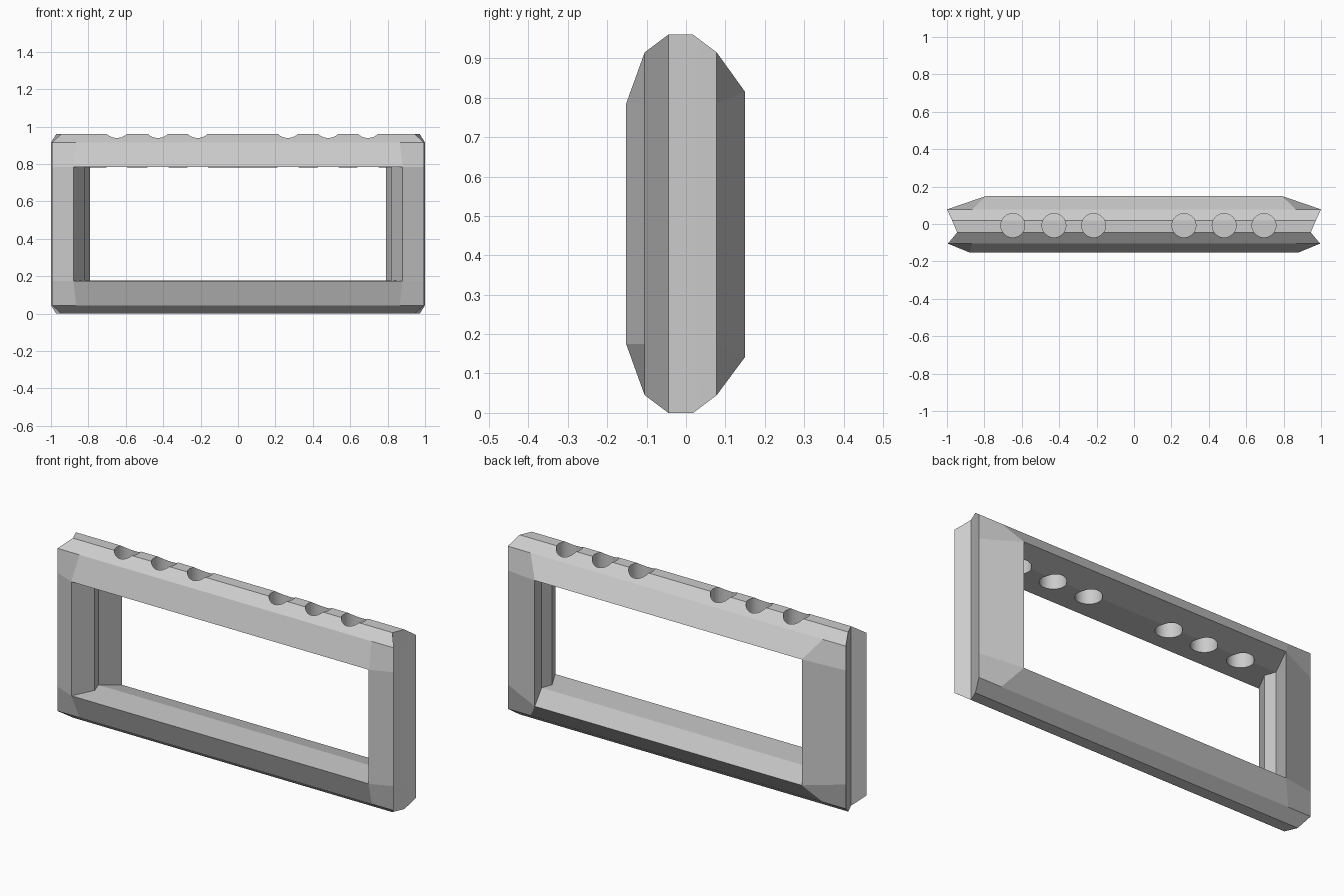
import bpy, bmesh

if "Cube" in bpy.data.objects:
    bpy.data.objects.remove(bpy.data.objects["Cube"])

# Corners in loop order: (side, is_top); loops run around the opening
CORNERS = [(1, True), (-1, True), (-1, False), (1, False)]
STATION_X, STATION_TOP, STATION_BOTTOM = 0.865, 0.785, 0.175

# Loops as (y, half width, top z, bottom z)
OUTER = [(-0.105, 0.995, 0.915, 0.045), (-0.045, 0.945, 0.96, 0.0),
         (0.018, 0.972, 0.96, 0.0), (0.078, 1.0, 0.915, 0.045)]
INNER = [(0.15, 0.79, 0.815, 0.142), (0.02, 0.84, 0.782, 0.178),
         (-0.04, 0.82, 0.783, 0.177), (-0.152, 0.88, 0.785, 0.175)]
HOLES_X = [-0.648, -0.428, -0.216, 0.267, 0.482, 0.695]


def add_object(name, bm):
    bmesh.ops.recalc_face_normals(bm, faces=bm.faces[:])
    mesh = bpy.data.meshes.new(name)
    bm.to_mesh(mesh)
    bm.free()
    obj = bpy.data.objects.new(name, mesh)
    bpy.context.collection.objects.link(obj)
    return obj


def outer_loop(bm, y, w, top, bottom):
    verts = []
    for side, is_top in CORNERS:
        z = top if is_top else bottom
        post = (side * w, y, STATION_TOP if is_top else STATION_BOTTOM)
        bar = (side * STATION_X, y, z)
        trio = [post, (side * w, y, z), bar]
        if (side > 0) != is_top:
            trio.reverse()
        verts += [bm.verts.new(p) for p in trio]
    return verts


def inner_loop(bm, y, w, top, bottom):
    return [bm.verts.new((s * w, y, top if t else bottom)) for s, t in CORNERS]


def bridge(bm, a, b):
    n = len(a)
    for i in range(n):
        j = (i + 1) % n
        bm.faces.new((a[i], a[j], b[j], b[i]))


def corner_bridge(bm, inner, outer):
    # One quad per corner, one long quad per side
    for i in range(4):
        j = (i + 1) % 4
        bm.faces.new((inner[i], *outer[3 * i:3 * i + 3]))
        bm.faces.new((inner[i], outer[3 * i + 2], outer[3 * j], inner[j]))


# Faceted rectangular frame
bm = bmesh.new()
outs = [outer_loop(bm, *p) for p in OUTER]
ins = [inner_loop(bm, *p) for p in INNER]
for loops in (outs, ins):
    for a, b in zip(loops, loops[1:]):
        bridge(bm, a, b)
corner_bridge(bm, ins[0], outs[-1])
corner_bridge(bm, ins[-1], outs[0])
frame = add_object("frame", bm)

# Six vertical holes through the top bar
bm = bmesh.new()
for x in HOLES_X:
    made = bmesh.ops.create_cone(bm, cap_ends=True, segments=32,
                                 radius1=0.064, radius2=0.064, depth=0.5)
    bmesh.ops.translate(bm, verts=made["verts"], vec=(x, -0.008, 0.9))
cutter = add_object("hole_cutter", bm)
cutter.hide_render = True

cut = frame.modifiers.new("holes", "BOOLEAN")
cut.operation = "DIFFERENCE"
cut.solver = "EXACT"
cut.object = cutter

# Apply the cut, remove the helper, smooth only the hole walls
bpy.context.view_layer.objects.active = frame
frame.select_set(True)
bpy.ops.object.modifier_apply(modifier=cut.name)
bpy.data.objects.remove(cutter)
bpy.ops.object.shade_smooth_by_angle(angle=0.21)
